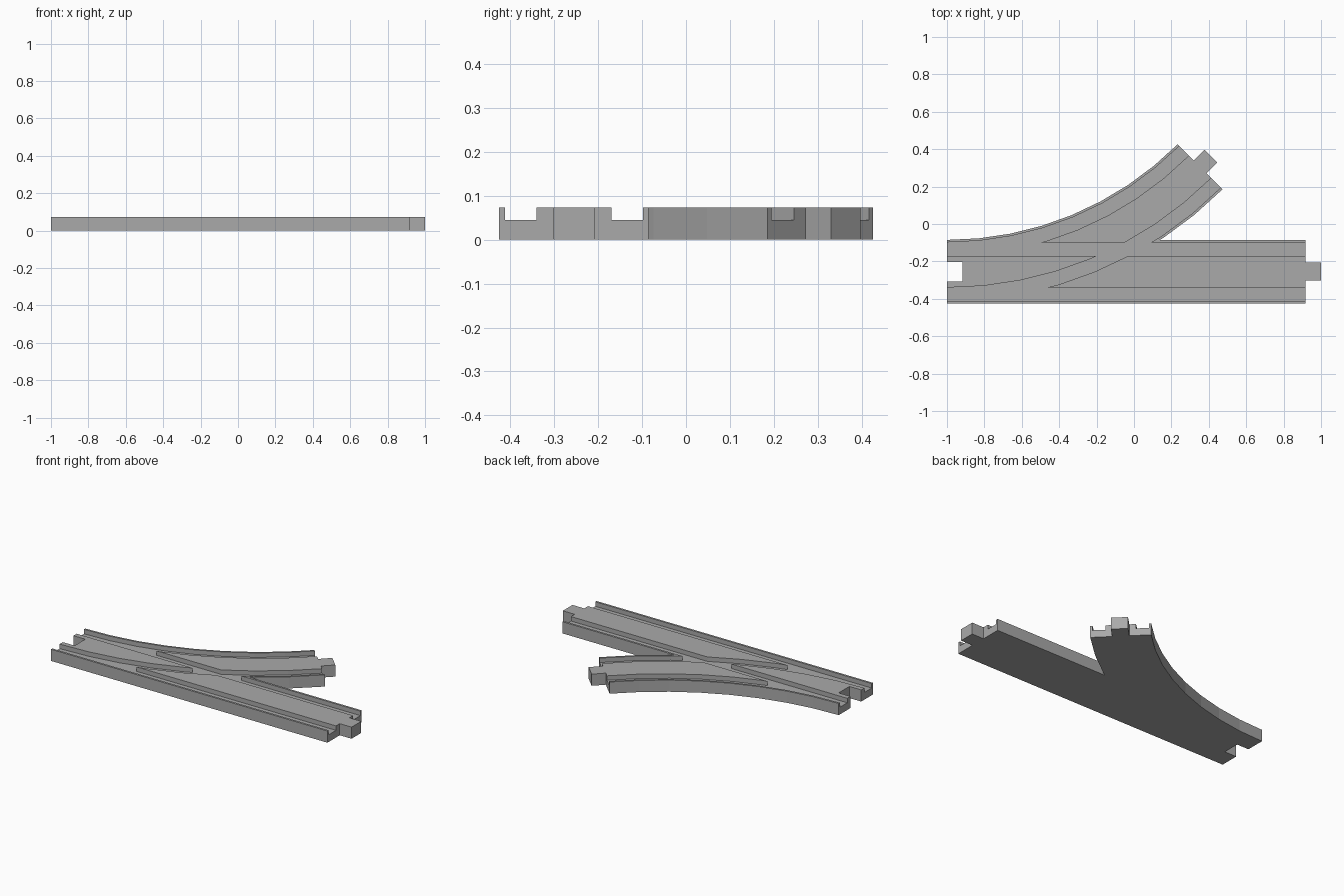
import bpy
import bmesh
from math import sin, cos, radians

if "Cube" in bpy.data.objects:
    bpy.data.objects.remove(bpy.data.objects["Cube"], do_unlink=True)

# Main dimensions
TOP, GROOVE_Z = 0.073, 0.045
AXIS_Y = -0.255                  # centre line of the straight track
HALF, RIM, ISLAND = 0.17, 0.157, 0.085   # half widths: track, rim inside, middle strip
X0, X1 = -1.0, 0.918
RADIUS, SWEEP, STEPS = 1.913, radians(45), 8
OVER = 0.03                      # how far cutters reach past the ends

grey = bpy.data.materials.new("grey_plastic")
grey.use_nodes = True
colour = (0.4, 0.4, 0.4, 1)
grey.diffuse_color = colour
grey.node_tree.nodes["Principled BSDF"].inputs["Base Color"].default_value = colour


def prism(name, outline, z0, z1):
    """Upright prism over a flat outline."""
    bm = bmesh.new()
    face = bm.faces.new([bm.verts.new((x, y, z0)) for x, y in outline])
    up = bmesh.ops.extrude_face_region(bm, geom=[face])["geom"]
    bmesh.ops.translate(bm, vec=(0, 0, z1 - z0),
                        verts=[v for v in up if isinstance(v, bmesh.types.BMVert)])
    bmesh.ops.recalc_face_normals(bm, faces=bm.faces)
    mesh = bpy.data.meshes.new(name)
    bm.to_mesh(mesh)
    bm.free()
    mesh.materials.append(grey)
    obj = bpy.data.objects.new(name, mesh)
    bpy.context.collection.objects.link(obj)
    return obj


def straight(a, b, x0, x1):
    """Strip along the straight track, offsets a..b to the left of its centre line."""
    return [(x0, AXIS_Y + a), (x1, AXIS_Y + a), (x1, AXIS_Y + b), (x0, AXIS_Y + b)]


def on_curve(offset, angle, along=0.0):
    """Point beside the curved centre line, pushed along its direction."""
    r = RADIUS - offset
    return (X0 + r * sin(angle) + along * cos(angle),
            AXIS_Y + RADIUS - r * cos(angle) + along * sin(angle))


def curved(a, b, over=0.0):
    """Strip along the curved track, optionally reaching past both ends."""
    def edge(offset):
        pts = [on_curve(offset, SWEEP * i / STEPS) for i in range(STEPS + 1)]
        if over:
            pts = [on_curve(offset, 0, -over)] + pts + [on_curve(offset, SWEEP, over)]
        return pts
    return edge(a) + edge(b)[::-1]


def combine(target, tool, operation):
    mod = target.modifiers.new(operation.lower(), 'BOOLEAN')
    mod.operation, mod.object, mod.solver = operation, tool, 'EXACT'
    bpy.context.view_layer.objects.active = target
    bpy.ops.object.modifier_apply(modifier=mod.name)
    bpy.data.objects.remove(tool, do_unlink=True)


# Straight bed joined with the curved branch
track = prism("track_switch", straight(-HALF, HALF, X0, X1), 0, TOP)
combine(track, prism("curved_bed", curved(-HALF, HALF), 0, TOP), 'UNION')

# Wheel grooves on both sides of each line
for s in (-1, 1):
    a, b = sorted((s * ISLAND, s * RIM))
    for outline in (straight(a, b, X0 - OVER, X1 + OVER), curved(a, b, OVER)):
        combine(track, prism("groove_cutter", outline, GROOVE_Z, TOP + OVER), 'DIFFERENCE')

# Socket at the shared end
combine(track, prism("socket_cutter", straight(-0.053, 0.053, X0 - OVER, -0.918),
                     -OVER, TOP + OVER), 'DIFFERENCE')

# Connector tabs at the two far ends
TAB, REACH = 0.048, 0.082
combine(track, prism("straight_tab", straight(-TAB, TAB, X1 - OVER, X1 + REACH), 0, TOP), 'UNION')
corners = [(-TAB, -OVER), (-TAB, REACH), (TAB, REACH), (TAB, -OVER)]
combine(track, prism("curved_tab", [on_curve(o, SWEEP, d) for o, d in corners], 0, TOP), 'UNION')
